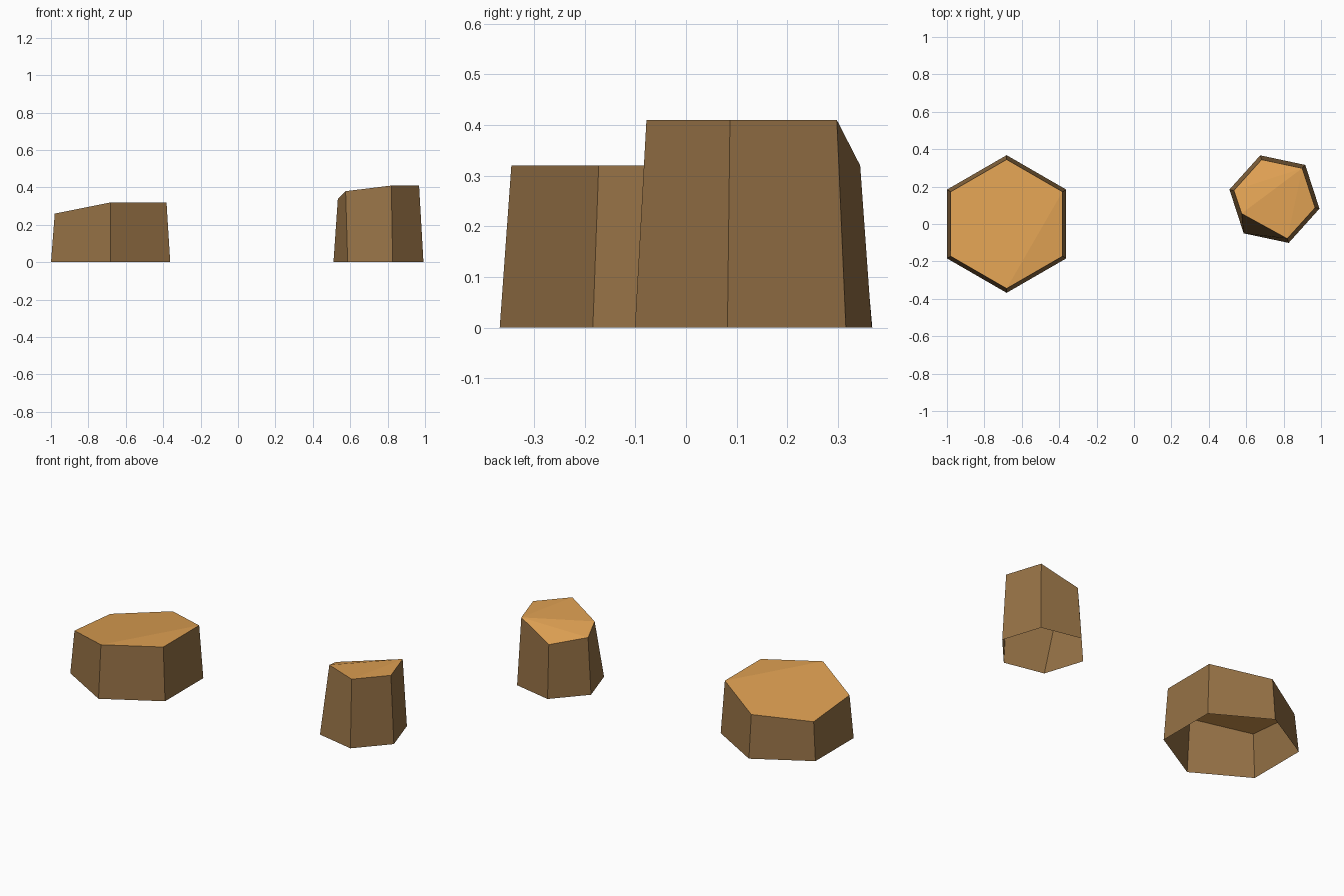
import bpy, math

if "Cube" in bpy.data.objects:
    bpy.data.objects.remove(bpy.data.objects["Cube"])

def material(name, rgb):
    m = bpy.data.materials.new(name)
    m.diffuse_color = (*rgb, 1)
    m.use_nodes = True
    m.node_tree.nodes["Principled BSDF"].inputs["Base Color"].default_value = m.diffuse_color
    return m

bark = material("brown_bark", (0.30, 0.165, 0.06))
cut_wood = material("orange_cut_wood", (0.73, 0.35, 0.085))

def stump(name, cx, cy, radius, top_radius, start, heights, shifts=None):
    """Six-sided tapered stump, open below, with a slanted top fanned from its first corner."""
    n = len(heights)
    shifts = shifts or {}
    ring = [(math.cos(a), math.sin(a)) for a in
            (math.radians(start + 360 * i / n) for i in range(n))]
    verts = [(cx + radius * c, cy + radius * s, 0) for c, s in ring]
    for i, (c, s) in enumerate(ring):
        dx, dy = shifts.get(i, (0, 0))
        verts.append((cx + top_radius * c + dx, cy + top_radius * s + dy, heights[i]))
    walls = [(i, (i + 1) % n, n + (i + 1) % n, n + i) for i in range(n)]
    top = [(n, n + i, n + i + 1) for i in range(1, n - 1)]
    mesh = bpy.data.meshes.new(name)
    mesh.from_pydata(verts, [], walls + top)
    mesh.materials.append(bark)
    mesh.materials.append(cut_wood)
    # walls are bark, the sawn top is bare wood
    for p in mesh.polygons:
        p.material_index = 1 if p.index >= n else 0
    mesh.update()
    obj = bpy.data.objects.new(name, mesh)
    bpy.context.collection.objects.link(obj)
    return obj

# wide low stump on the left
stump("wide_stump", -0.681, 0, 0.368, 0.345, 30,
      [0.32, 0.26, 0.23, 0.26, 0.32, 0.32])

# narrow tall stump on the right, with one chipped front-left corner
stump("narrow_stump", 0.751, 0.133, 0.246, 0.222, 48,
      [0.41, 0.32, 0.34, 0.38, 0.41, 0.41], {3: (-0.027, 0.088)})
